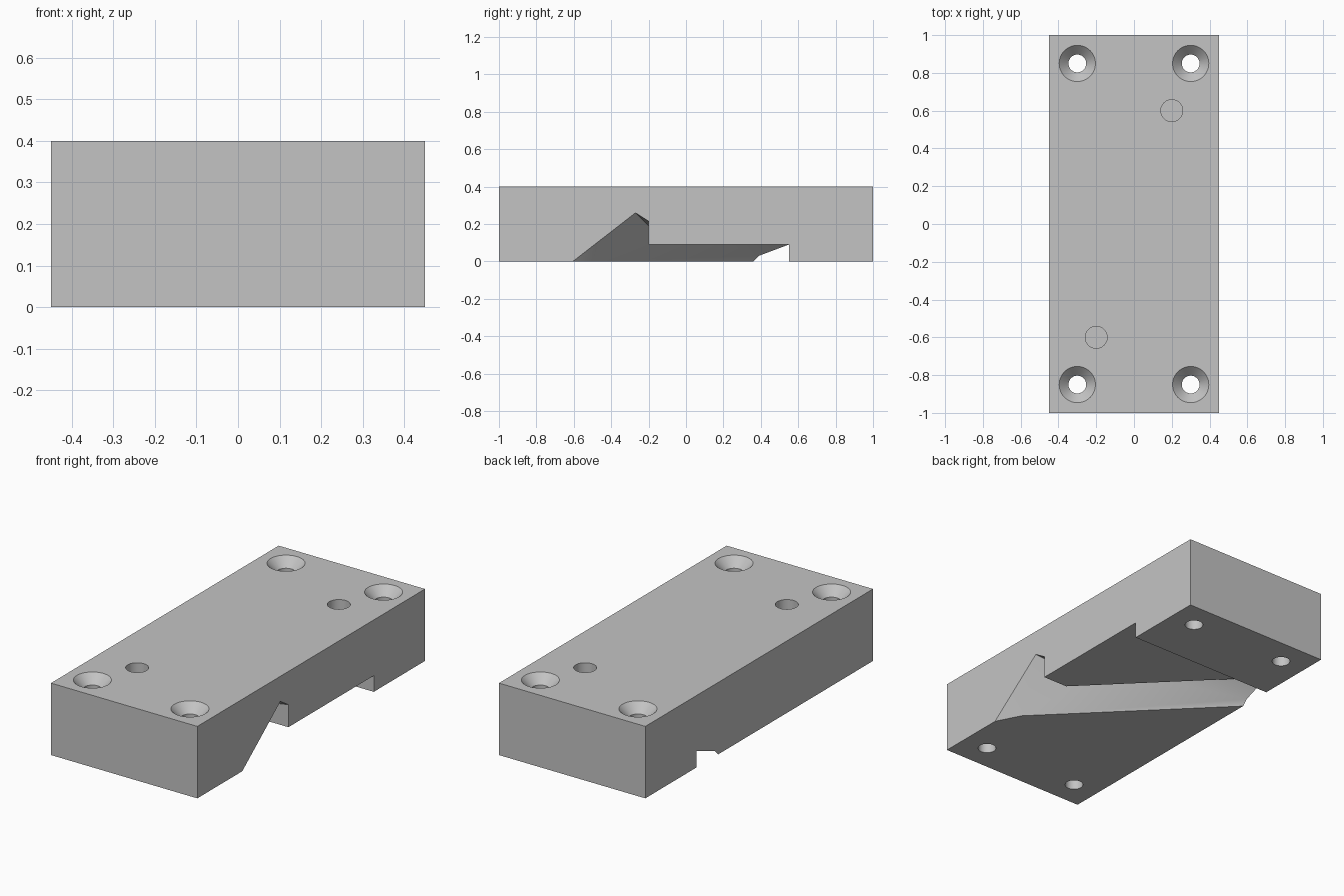
import bpy, bmesh
from math import cos, sin, tau, radians

cube = bpy.data.objects.get("Cube")
if cube:
    bpy.data.objects.remove(cube, do_unlink=True)

grey = bpy.data.materials.new("plain grey")
grey.use_nodes = True
colour = (0.55, 0.55, 0.55, 1)
grey.diffuse_color = colour
grey.node_tree.nodes["Principled BSDF"].inputs["Base Color"].default_value = colour

W, L, H = 0.45, 1.0, 0.4     # half width, half length, height
POCKET = 0.09                # pocket ceiling height


def to_object(bm, name):
    bmesh.ops.recalc_face_normals(bm, faces=bm.faces)
    mesh = bpy.data.meshes.new(name)
    bm.to_mesh(mesh)
    bm.free()
    mesh.materials.append(grey)
    obj = bpy.data.objects.new(name, mesh)
    bpy.context.collection.objects.link(obj)
    return obj


# Block with a sloped diagonal channel and a shallow pocket underneath
points = {
    "fl": (W, -L, 0), "fr": (-W, -L, 0), "bl": (W, L, 0), "br": (-W, L, 0),
    "tfl": (W, -L, H), "tfr": (-W, -L, H), "tbl": (W, L, H), "tbr": (-W, L, H),
    # foot of the ramp
    "foot_l": (W, -0.605, 0), "foot_bend": (0.38, -0.47, 0), "foot_r": (-W, 0.36, 0),
    # crest of the channel
    "crest_l": (W, -0.27, 0.26), "crest_r": (-W, 0.39, 0.03), "crest_mid": (0.15, -0.05, 0.19),
    # step between channel and pocket
    "step_l": (W, -0.2, 0.215), "step_bend": (0.3, -0.2, 0.19),
    "edge_l": (W, -0.2, POCKET), "edge_bend": (0.3, -0.2, POCKET),
    # back wall of the pocket
    "wall_l": (W, 0.55, POCKET), "wall_r": (-W, 0.55, POCKET),
    "base_l": (W, 0.55, 0), "base_r": (-W, 0.55, 0),
}
faces = [
    "tfl tbl tbr tfr", "fl tfl tfr fr", "bl br tbr tbl",
    "fr fl foot_l foot_bend foot_r", "base_r base_l bl br",
    "fl foot_l crest_l step_l edge_l wall_l base_l bl tbl tfl",
    "fr foot_r crest_r wall_r base_r br tbr tfr",
    "foot_bend foot_r crest_r crest_mid step_bend",
    "foot_l foot_bend crest_l", "foot_bend step_bend crest_l",
    "crest_r wall_r crest_mid", "crest_l step_bend step_l",
    "step_bend step_l edge_l edge_bend",
    "step_bend crest_mid wall_r edge_bend",
    "edge_bend edge_l wall_l wall_r", "wall_r wall_l base_l base_r",
]
bm = bmesh.new()
verts = {name: bm.verts.new(p) for name, p in points.items()}
for face in faces:
    bm.faces.new([verts[name] for name in face.split()])
block = to_object(bm, "mounting_block")


# Turned cutters for the holes
def turned(bm, x, y, profile, sides=48):
    rings = [[bm.verts.new((x + r * cos(tau * i / sides), y + r * sin(tau * i / sides), z))
              for i in range(sides)] for r, z in profile]
    for a, b in zip(rings, rings[1:]):
        for i in range(sides):
            j = (i + 1) % sides
            bm.faces.new((a[i], a[j], b[j], b[i]))
    bm.faces.new(rings[0])
    bm.faces.new(rings[-1])


bm = bmesh.new()
for sx in (-1, 1):
    # countersunk screw holes at the corners
    for sy in (-1, 1):
        turned(bm, 0.3 * sx, 0.85 * sy,
               [(0.047, -0.1), (0.047, H - 0.05), (0.096, H), (0.116, H + 0.02)])
    # blind dowel hole
    turned(bm, 0.2 * sx, 0.6 * sx, [(0.058, H - 0.2), (0.058, H + 0.1)])
cutter = to_object(bm, "hole_cutter")
cutter.hide_render = True

# Cut the holes and remove the cutter
cut = block.modifiers.new("holes", 'BOOLEAN')
cut.operation = 'DIFFERENCE'
cut.solver = 'EXACT'
cut.object = cutter
bpy.ops.object.select_all(action='DESELECT')
block.select_set(True)
bpy.context.view_layer.objects.active = block
bpy.ops.object.modifier_apply(modifier=cut.name)
bpy.data.objects.remove(cutter, do_unlink=True)
bpy.ops.object.shade_smooth_by_angle(angle=radians(30))
